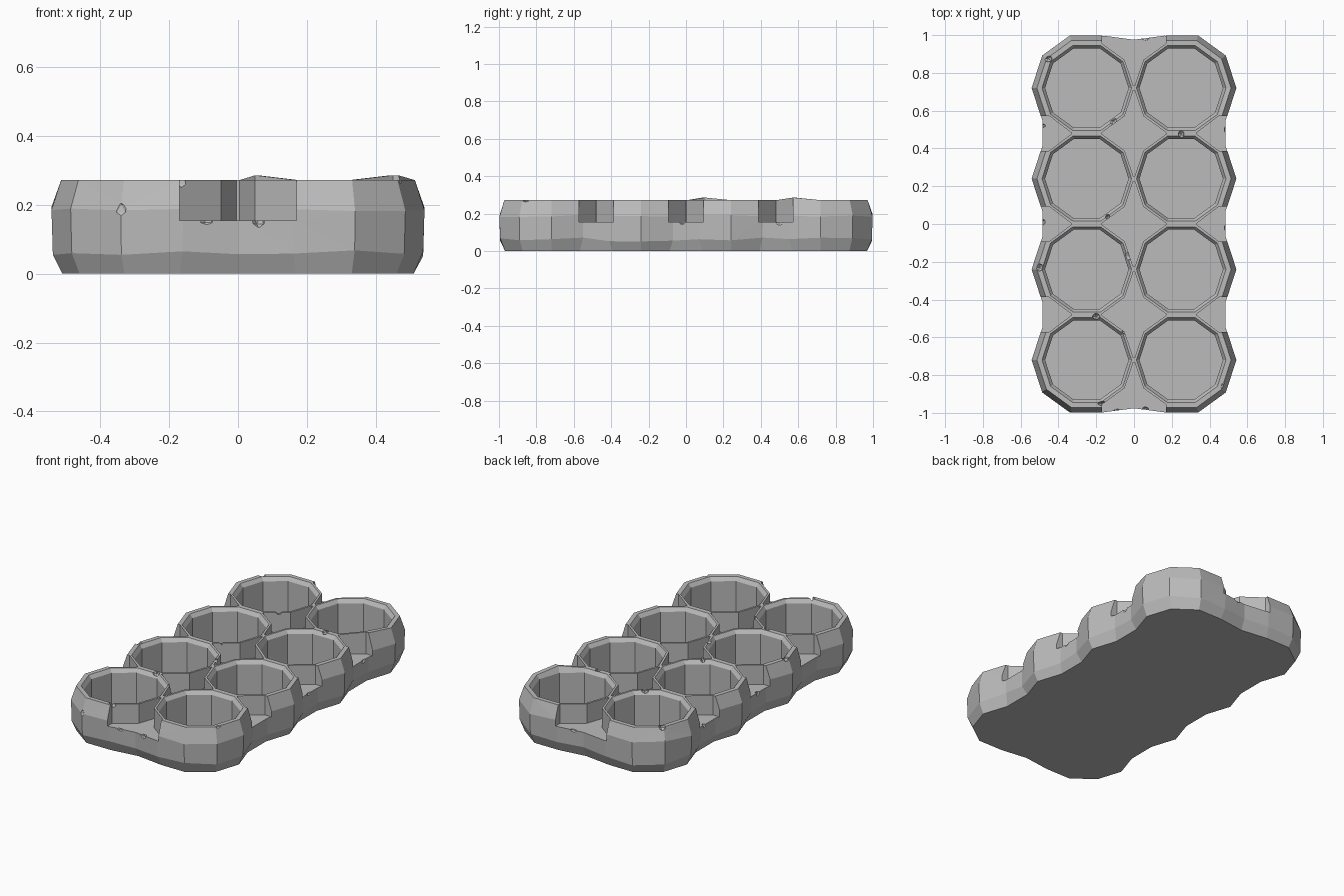
import bpy, bmesh, math, random
from mathutils import Vector

random.seed(4)
if "Cube" in bpy.data.objects:
    bpy.data.objects.remove(bpy.data.objects["Cube"])

CX, ROWS = 0.25, (-0.72, -0.24, 0.24, 0.72)
TOP, WEB, FLOOR = 0.272, 0.155, 0.025

grey = bpy.data.materials.new("stone grey")
grey.use_nodes = True
grey.diffuse_color = (0.5, 0.5, 0.5, 1)
grey.node_tree.nodes["Principled BSDF"].inputs["Base Color"].default_value = (0.5, 0.5, 0.5, 1)


def ring(cx, cy, r, steps=range(10)):
    return [(cx + r * math.cos(math.radians(36 * s)),
             cy + r * math.sin(math.radians(36 * s))) for s in steps]


def loft(bm, levels):
    """Stack closed loops of 3D points and cap both ends."""
    rows = [[bm.verts.new(p) for p in level] for level in levels]
    n = len(rows[0])
    for a, b in zip(rows, rows[1:]):
        for i in range(n):
            j = (i + 1) % n
            bm.faces.new((a[i], a[j], b[j], b[i]))
    bm.faces.new(rows[0][::-1])
    bm.faces.new(rows[-1])


def at(points, z):
    return [(x, y, z) for x, y in points]


def make(name, bm):
    bmesh.ops.recalc_face_normals(bm, faces=bm.faces)
    me = bpy.data.meshes.new(name)
    bm.to_mesh(me)
    bm.free()
    me.materials.append(grey)
    ob = bpy.data.objects.new(name, me)
    bpy.context.collection.objects.link(ob)
    return ob


# Tray body: scalloped outline with a bulging side
def outline(r):
    quarter = ring(CX, ROWS[2], r, (-1, 0, 1)) + ring(CX, ROWS[3], r, (-1, 0, 1, 2, 3))
    left = [(-x, y) for x, y in quarter[::-1]]
    half = quarter + [(0, 0.685 + r)] + left
    return half + [(-x, -y) for x, y in half]


bm = bmesh.new()
levels = []
for r, z, wobble in ((0.26, 0, 0), (0.288, 0.062, 0.012), (0.292, 0.19, 0.008), (0.264, TOP, 0)):
    levels.append([(x, y, z + random.uniform(-wobble, wobble)) for x, y in outline(r)])
loft(bm, levels)
tray = make("tray", bm)

# Cup wells with a chamfered rim
bm = bmesh.new()
for cx in (-CX, CX):
    for cy in ROWS:
        loft(bm, [at(ring(cx, cy, r), z) for r, z in
                  ((0.221, FLOOR), (0.221, 0.25), (0.237, TOP), (0.237, 0.35))])

# Star shaped gaps between the cups, open at the tray edges
def prism(points):
    loft(bm, [at(points, WEB), at(points, 0.35)])


corner = [(0.004, 0.226), (0.05, 0.091), (0.17, 0.004)]
flip = [(x, -y) for x, y in corner[::-1]]
star = corner[::-1] + [(-x, y) for x, y in corner]
star += [(-x, -y) for x, y in corner[::-1]] + [(x, -y) for x, y in corner]
edge = [(0.17, 0.002), (0.05, 0.093), (-0.2, 0.093), (-0.2, -0.093), (0.05, -0.093), (0.17, -0.002)]
for y in (-0.48, 0, 0.48):
    prism([(px, y + py) for px, py in star])
    for s in (-1, 1):
        prism([(s * (0.5 - px), y + py) for px, py in edge])
end = [(x, -y) for x, y in corner] + [(0.17, 0.3)]
end += [(-x, y) for x, y in end[::-1]]
for s in (-1, 1):
    prism([(px, s * (0.96 + py)) for px, py in end])
wells = make("well_cutter", bm)

# Small chips knocked out of the rims and sides
bm = bmesh.new()
chips = ((-0.455, 0.875, TOP), (0.25, 0.475, TOP), (-0.11, 0.545, TOP), (-0.14, 0.04, TOP),
         (-0.03, -0.17, TOP), (-0.5, -0.23, TOP), (-0.2, -0.49, TOP), (-0.045, -0.57, TOP),
         (-0.17, -0.95, TOP), (0.48, -0.86, TOP), (-0.345, -1.0, 0.19),
         (-0.09, -0.99, WEB), (0.06, -0.985, WEB), (0.06, 0.985, WEB),
         (-0.49, 0.52, WEB), (0.49, 0.5, WEB), (-0.49, 0.01, WEB), (0.49, -0.02, WEB))
for c in chips:
    made = bmesh.ops.create_icosphere(bm, subdivisions=1, radius=0.02)["verts"]
    stretch = Vector([random.uniform(0.6, 1.3) for _ in range(3)])
    for v in made:
        v.co = Vector(c) + v.co * stretch
chipper = make("chip_cutter", bm)

# Carve the tray
for cutter in (wells, chipper):
    cutter.hide_render = True
    cutter.hide_viewport = True
    mod = tray.modifiers.new(cutter.name, "BOOLEAN")
    mod.operation = "DIFFERENCE"
    mod.solver = "EXACT"
    mod.object = cutter
bpy.context.view_layer.update()
carved = bpy.data.meshes.new_from_object(tray.evaluated_get(bpy.context.evaluated_depsgraph_get()))
tray.modifiers.clear()
tray.data = carved
for cutter in (wells, chipper):
    bpy.data.objects.remove(cutter)

# Slightly raised spots on the worn rim
bm = bmesh.new()
bm.from_mesh(carved)
bmesh.ops.triangulate(bm, faces=[f for f in bm.faces if len(f.verts) > 4])
for v in bm.verts:
    for x, y in ((0.05, 0.09), (0.45, 0.573)):
        if v.co.z > TOP - 0.001 and (v.co.xy - Vector((x, y))).length < 0.03:
            v.co.z += 0.014
bm.to_mesh(carved)
bm.free()
